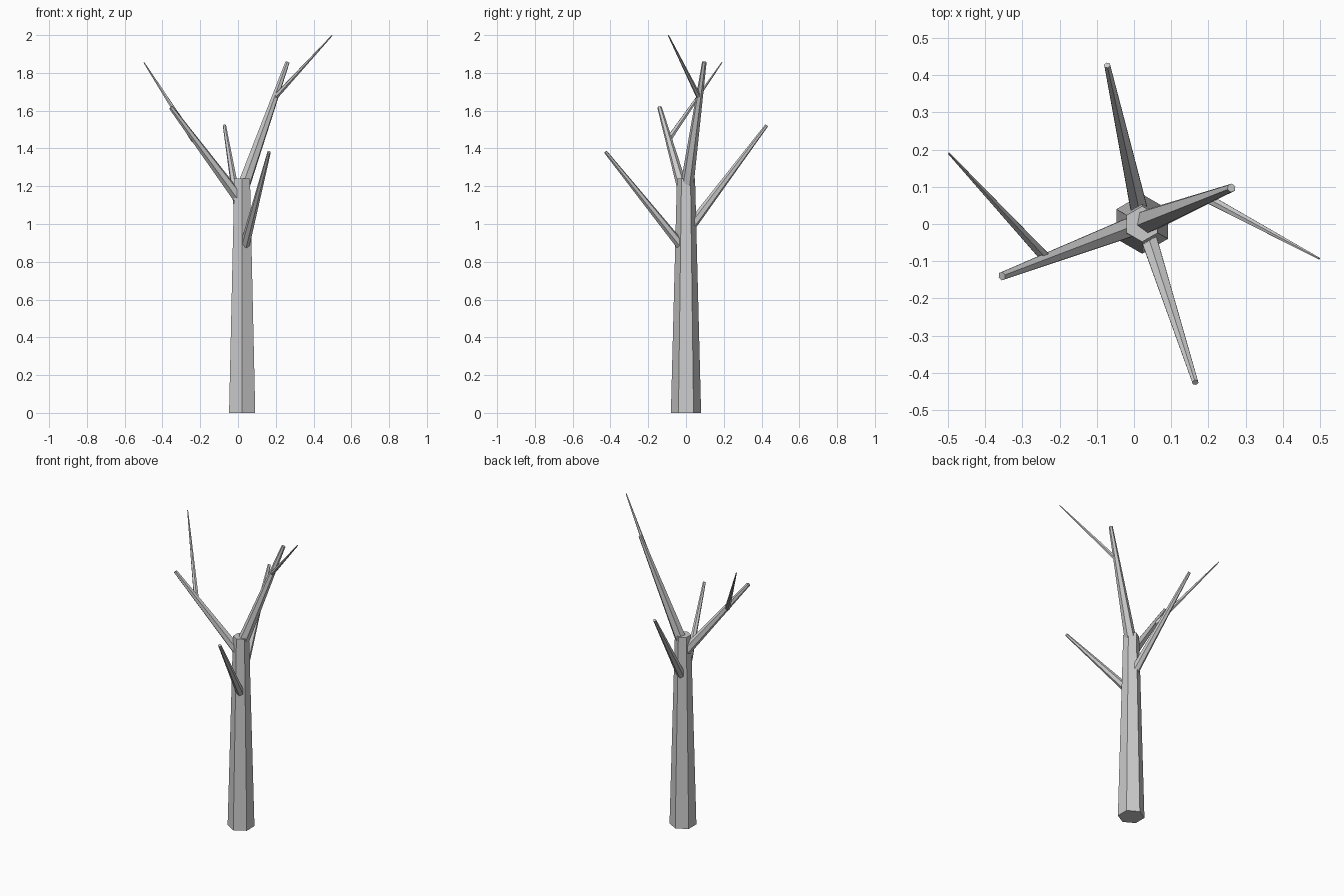
import bpy
from mathutils import Vector

if "Cube" in bpy.data.objects:
    bpy.data.objects.remove(bpy.data.objects["Cube"])

bark = bpy.data.materials.new("grey_bark")
bark.diffuse_color = (0.6, 0.6, 0.6, 1)
bark.use_nodes = True
bark.node_tree.nodes["Principled BSDF"].inputs["Base Color"].default_value = bark.diffuse_color


def limb(name, start, end, r_start, r_end, sides=6):
    """Tapered flat-faced limb running between two points."""
    a, b = Vector(start), Vector(end)
    axis = b - a
    bpy.ops.mesh.primitive_cone_add(
        vertices=sides, radius1=r_start, radius2=r_end, depth=axis.length,
        location=(a + b) / 2,
        rotation=axis.to_track_quat('Z', 'Y').to_euler())
    ob = bpy.context.object
    ob.name = name
    ob.data.materials.append(bark)
    return ob


# Trunk, with corners facing front and back
limb("trunk", (0.022, 0, 0), (0.022, 0, 1.24), 0.08, 0.048)

# Main branches growing from the trunk
limb("right_branch", (0.022, 0.002, 1.18), (0.262, 0.097, 1.857), 0.036, 0.012)
limb("left_branch", (0.012, 0.0, 1.125), (-0.355, -0.14, 1.617), 0.031, 0.012)
limb("back_branch", (0.018, 0.02, 0.98), (-0.072, 0.427, 1.522), 0.027, 0.009)
limb("front_branch", (0.037, -0.03, 0.89), (0.165, -0.426, 1.382), 0.025, 0.009)

# Thin twigs forking off the two upper branches
limb("right_twig", (0.196, 0.07, 1.67), (0.498, -0.093, 1.998), 0.014, 0.003)
limb("left_twig", (-0.235, -0.094, 1.445), (-0.498, 0.19, 1.855), 0.016, 0.003)
